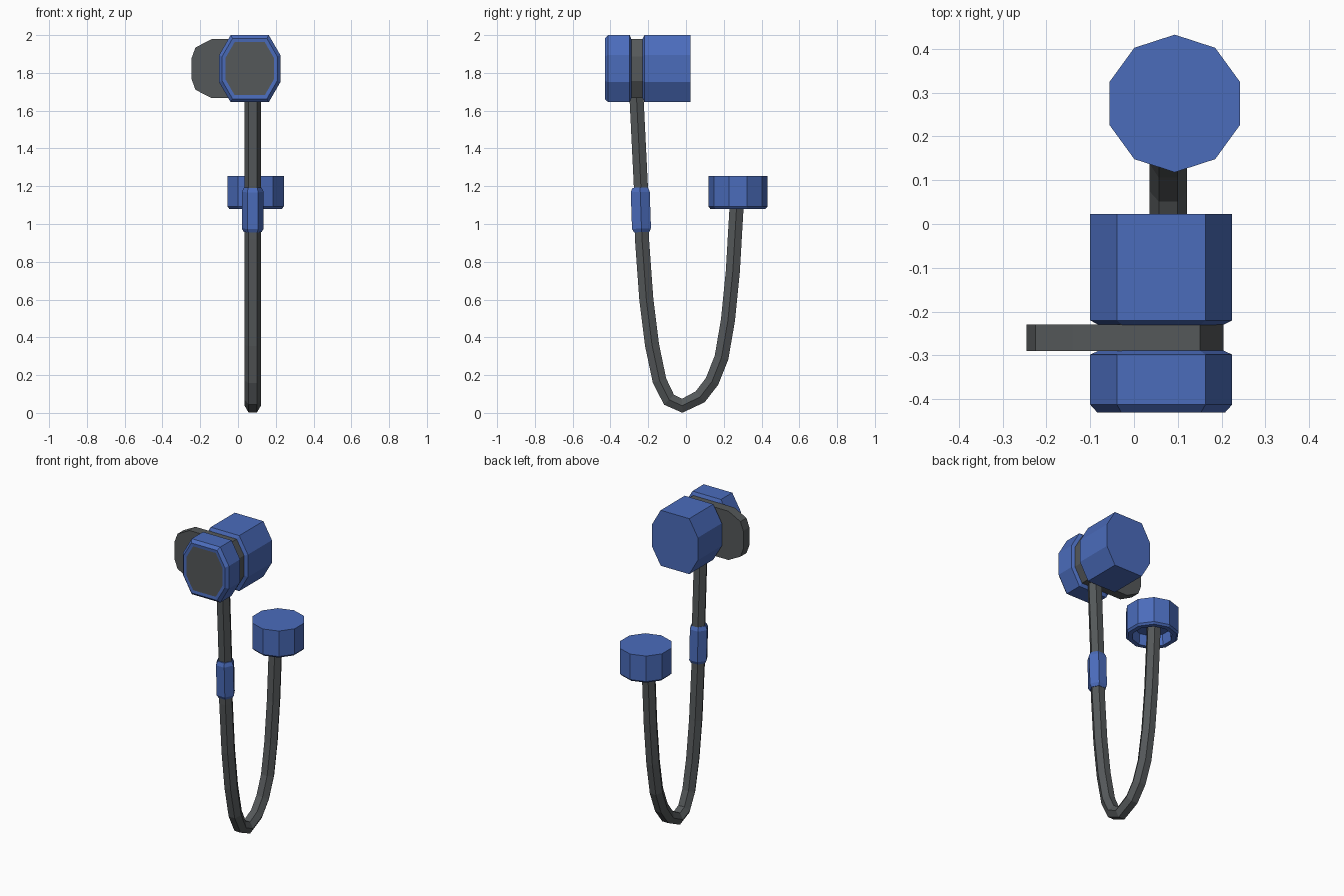
import bpy, bmesh, math
from mathutils import Vector

cube = bpy.data.objects.get("Cube")
if cube:
    bpy.data.objects.remove(cube, do_unlink=True)


def make_material(name, colour):
    mat = bpy.data.materials.new(name)
    mat.use_nodes = True
    mat.diffuse_color = (*colour, 1)
    for node in mat.node_tree.nodes:
        if node.type == 'BSDF_PRINCIPLED':
            node.inputs["Base Color"].default_value = (*colour, 1)
    return mat


BLUE = make_material("blue plastic", (0.07, 0.15, 0.5))
GREY = make_material("dark grey rubber", (0.09, 0.098, 0.102))


def loft(name, rings, mats, end_material=0):
    """Skin a list of equal-sized point rings and close both ends."""
    bm = bmesh.new()
    loops = [[bm.verts.new(p) for p in ring] for ring in rings]
    n = len(loops[0])
    for a, b in zip(loops, loops[1:]):
        for i in range(n):
            j = (i + 1) % n
            bm.faces.new((a[i], a[j], b[j], b[i]))
    bm.faces.new(loops[0])
    bm.faces.new(loops[-1]).material_index = end_material
    bmesh.ops.recalc_face_normals(bm, faces=bm.faces)
    mesh = bpy.data.meshes.new(name)
    bm.to_mesh(mesh)
    bm.free()
    for mat in mats:
        mesh.materials.append(mat)
    obj = bpy.data.objects.new(name, mesh)
    bpy.context.collection.objects.link(obj)
    return obj


# Barrel: stretched octagon swept along y
CX, CZ = 0.062, 1.8225
quarter = [(0.101, 0.1775), (0.162, 0.072)]
right_half = quarter + [(x, -z) for x, z in reversed(quarter)]
octagon = right_half + [(-x, -z) for x, z in right_half]


def barrel_ring(y, s):
    return [(CX + x * s, y, CZ + z * s) for x, z in octagon]


loft("barrel_rear", [barrel_ring(-0.23, 0.88), barrel_ring(-0.22, 1),
                     barrel_ring(0.023, 1)], [BLUE])
loft("barrel_front", [barrel_ring(-0.289, 0.88), barrel_ring(-0.298, 1),
                      barrel_ring(-0.412, 1), barrel_ring(-0.43, 0.9),
                      barrel_ring(-0.428, 0.79)], [BLUE, GREY], 1)

# Flat tab clamped between the two barrel halves, extending to the right
upper = [(-0.245, 0.058), (-0.225, 0.112), (-0.14, 0.156), (0.151, 0.156), (0.204, 0.065)]
outline = upper + [(x, -z) for x, z in reversed(upper)]
loft("strap_tab", [[(x, y, CZ + z) for x, z in outline] for y in (-0.29, -0.229)], [GREY])

# Hanging cord: hexagonal tube along a path in the yz plane
CORD_X = 0.078
path = [(-0.263, 1.69), (-0.238, 1.18), (-0.233, 0.92), (-0.21, 0.6), (-0.18, 0.36),
        (-0.14, 0.17), (-0.09, 0.07), (-0.02, 0.038), (0.075, 0.085), (0.138, 0.167),
        (0.188, 0.293), (0.222, 0.49), (0.248, 0.75), (0.267, 1.077), (0.27, 1.17)]


def hex_ring(y, z, direction, radius):
    normal = Vector((0, -direction.z, direction.y))
    return [Vector((CORD_X, y, z)) + radius * (Vector((math.cos(a), 0, 0)) + normal * math.sin(a))
            for a in (math.pi / 3 * i for i in range(6))]


rings = []
for i, (y, z) in enumerate(path):
    y0, z0 = path[max(i - 1, 0)]
    y1, z1 = path[min(i + 1, len(path) - 1)]
    before = Vector((0, y - y0, z - z0)).normalized()
    after = Vector((0, y1 - y, z1 - z)).normalized()
    rings.append(hex_ring(y, z, (before + after).normalized(), 0.043))
loft("cord", rings, [GREY])

# Chamfered sleeve around the front run of the cord
top, bottom = Vector((0, -0.243, 1.193)), Vector((0, -0.235, 0.957))
axis = (bottom - top).normalized()
sleeve = []
for t, radius in ((0, 0.047), (0.1, 0.058), (0.92, 0.058), (1, 0.047)):
    p = top.lerp(bottom, t)
    sleeve.append(hex_ring(p.y, p.z, axis, radius))
loft("cord_sleeve", sleeve, [BLUE])


# Ten-sided cap, hollow underneath, on the rear end of the cord
def cap_ring(z, radius):
    return [(0.093 + radius * math.sin(a), 0.275 + radius * math.cos(a), z)
            for a in (math.pi / 5 * i for i in range(10))]


loft("end_cap", [cap_ring(1.255, 0.157), cap_ring(1.092, 0.157), cap_ring(1.08, 0.146),
                 cap_ring(1.08, 0.118), cap_ring(1.15, 0.112)], [BLUE])
